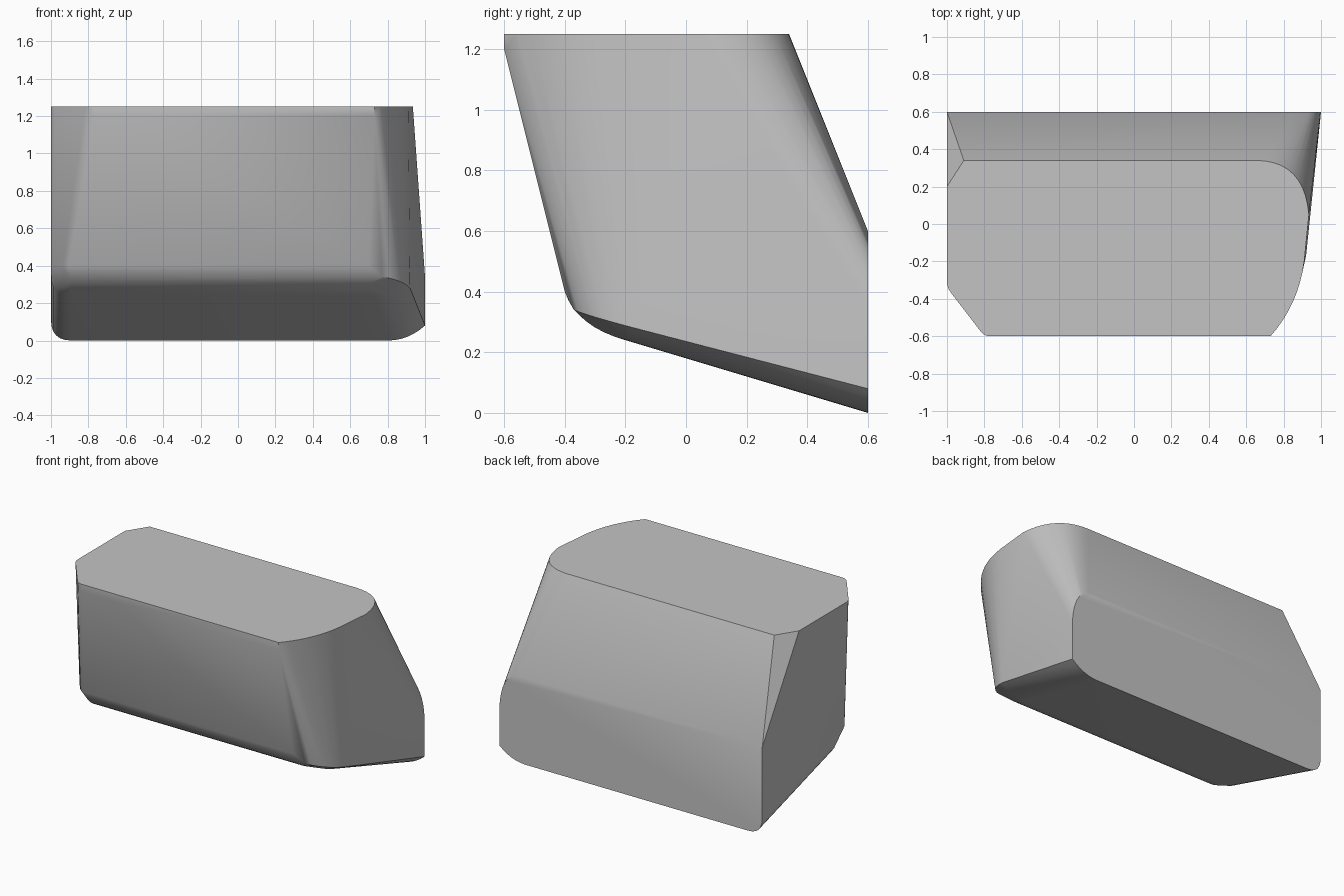
import bpy, bmesh, math
from mathutils import Vector

if "Cube" in bpy.data.objects:
    bpy.data.objects.remove(bpy.data.objects["Cube"], do_unlink=True)


def arc(a, c, b, n=6):
    """Rounded corner from a to b, bending towards c."""
    a, c, b = Vector(a), Vector(c), Vector(b)
    ts = [i / n for i in range(n + 1)]
    return [a * (1 - t) ** 2 + c * 2 * t * (1 - t) + b * t * t for t in ts]


def at_height(points, z):
    return [Vector((p[0], p[1], z)) for p in points]


TOP = 1.25
points = []

# Flat top: cut corners on one end, rounded corners on the other
front_cut = arc((-.82, -.574), (-.8, -.6), (-.77, -.6), 3)
side_cut = arc((-1, -.31), (-1, -.34), (-.98, -.366), 3)
front_round = arc((.73, -.6), (.88, -.43), (.91, -.2), 8)
back_round = arc((.935, .05), (.91, .34), (.65, .34), 10)
points += at_height(front_cut + side_cut + front_round + back_round, TOP)
points += at_height([(-.91, .34), (-1, .2)], TOP)

# Short upright lip below the front of the top
points += at_height([(-.77, -.6), (.73, -.6)], TOP - .05)

# Upright back face with one rounded upper corner
points += [Vector((-1, .6, .6))]
points += arc((.87, .6, .6), (.99, .6, .56), (1, .6, .34), 8)

# Sloping underside, rounded along both long edges
points += arc((-1, .6, .11), (-1, .6, 0), (-.89, .6, 0))
points += arc((-1, -.2, .35), (-1, -.2, .24), (-.89, -.2, .24))
points += arc((1, .6, .08), (.91, .6, 0), (.8, .6, 0))
points += arc((.92, -.17, .28), (.83, -.2, .24), (.72, -.2, .24))

# Rounded bend between the underside and the leaning front
for x in (-.89, .7):
    points += arc((x, -.4, .4), (x, -.36, .285), (x, -.2, .24), 8)
points += arc((.77, -.37, .34), (.88, -.34, .325), (.92, -.17, .28))
points += at_height(arc((-1, -.28), (-1, -.3), (-.98, -.32), 3), .4)
points += at_height(arc((-.94, -.374), (-.92, -.4), (-.89, -.4), 3), .4)

# Wrap the outlines in one solid skin
bm = bmesh.new()
for p in points:
    bm.verts.new(p)
bmesh.ops.remove_doubles(bm, verts=bm.verts, dist=.001)
bmesh.ops.convex_hull(bm, input=bm.verts)
bmesh.ops.delete(bm, geom=[v for v in bm.verts if not v.link_faces], context='VERTS')
bmesh.ops.dissolve_limit(bm, angle_limit=math.radians(1), verts=bm.verts, edges=bm.edges)
bmesh.ops.recalc_face_normals(bm, faces=bm.faces)
mesh = bpy.data.meshes.new("rounded_block")
bm.to_mesh(mesh)
bm.free()
block = bpy.data.objects.new("rounded_block", mesh)
bpy.context.collection.objects.link(block)

# Plain grey finish
grey = bpy.data.materials.new("light_grey")
grey.use_nodes = True
grey.diffuse_color = (.55, .55, .55, 1)
grey.node_tree.nodes["Principled BSDF"].inputs["Base Color"].default_value = (.55, .55, .55, 1)
mesh.materials.append(grey)

bpy.ops.object.select_all(action='DESELECT')
block.select_set(True)
bpy.context.view_layer.objects.active = block
bpy.ops.object.shade_smooth_by_angle(angle=math.radians(35))
